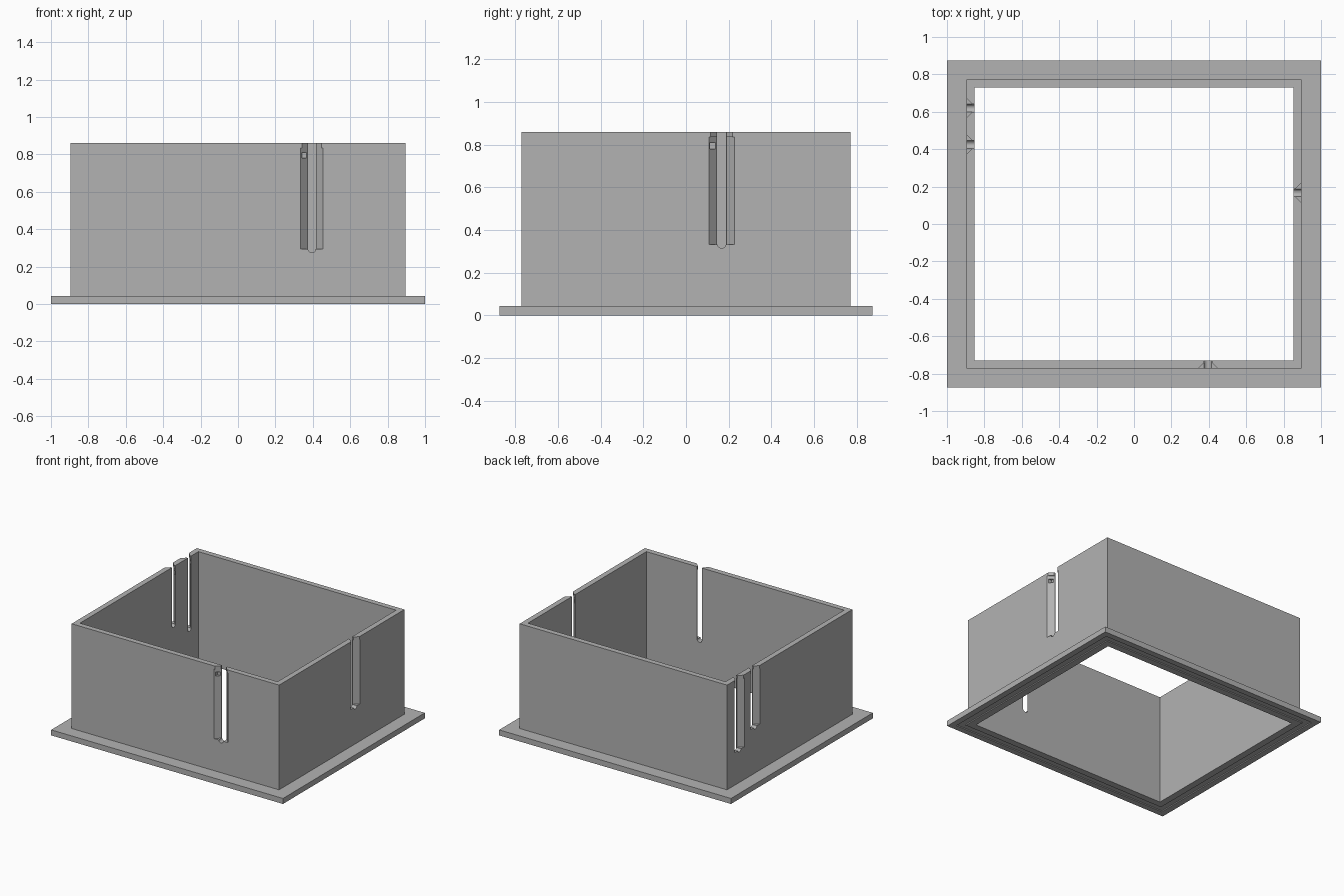
import bpy, bmesh, math
from mathutils import Matrix, Vector

if "Cube" in bpy.data.objects:
    bpy.data.objects.remove(bpy.data.objects["Cube"])

INNER = (0.853, 0.73)
WALL = (0.895, 0.772)
RIM = (1.0, 0.874)
TOP, BASE = 0.86, 0.043

grey = bpy.data.materials.new("matte grey")
grey.diffuse_color = (0.45, 0.45, 0.45, 1)
grey.use_nodes = True
grey.node_tree.nodes["Principled BSDF"].inputs["Base Color"].default_value = grey.diffuse_color


def make_object(name, bm):
    bmesh.ops.recalc_face_normals(bm, faces=bm.faces)
    mesh = bpy.data.meshes.new(name)
    bm.to_mesh(mesh)
    bm.free()
    mesh.materials.append(grey)
    ob = bpy.data.objects.new(name, mesh)
    bpy.context.collection.objects.link(ob)
    return ob


def frame(name, outer, profile):
    """Sweep a closed (t, z) profile round a rectangle; t runs opening -> outer edge."""
    bm = bmesh.new()
    rings = []
    for sx, sy in ((-1, -1), (1, -1), (1, 1), (-1, 1)):
        rings.append([bm.verts.new((sx * (INNER[0] + t * (outer[0] - INNER[0])),
                                    sy * (INNER[1] + t * (outer[1] - INNER[1])), z))
                      for t, z in profile])
    n = len(profile)
    for i in range(4):
        a, b = rings[i], rings[(i + 1) % 4]
        for j in range(n):
            k = (j + 1) % n
            bm.faces.new((a[j], a[k], b[k], b[j]))
    return make_object(name, bm)


def prism(points, direction, place):
    """Extrude a planar outline along a direction, as a cutter."""
    bm = bmesh.new()
    face = bm.faces.new([bm.verts.new(p) for p in points])
    out = bmesh.ops.extrude_face_region(bm, geom=[face])
    moved = [v for v in out["geom"] if isinstance(v, bmesh.types.BMVert)]
    bmesh.ops.translate(bm, verts=moved, vec=Vector(direction))
    bm.transform(place)
    return make_object("slot_cutter", bm)


def cut(target, cutter):
    mod = target.modifiers.new("cut", "BOOLEAN")
    mod.operation, mod.solver, mod.object = "DIFFERENCE", "EXACT", cutter
    bpy.context.view_layer.objects.active = target
    bpy.ops.object.modifier_apply(modifier=mod.name)
    bpy.data.objects.remove(cutter)


def cable_slot(target, place, bottom):
    """Local frame: x along the wall, outer face at y = 0, inward is +y."""
    r = 0.021
    # through slot with a round lower end
    outline = [(r, -0.02, TOP + 0.02), (-r, -0.02, TOP + 0.02)]
    for i in range(13):
        a = math.pi + math.pi * i / 12
        outline.append((r * math.cos(a), -0.02, bottom + r + r * math.sin(a)))
    cut(target, prism(outline, (0, 0.1, 0), place))
    # flared outer recess, slightly narrower at the lip
    for half, z0, z1 in ((0.06, bottom + 0.018, 0.835), (0.052, 0.83, TOP + 0.02)):
        s, d = 0.01, half - 0.022
        pts = [(-half, -s, z0), (half, -s, z0), (half, 0, z0),
               (half - d, d, z0), (d - half, d, z0), (-half, 0, z0)]
        cut(target, prism(pts, (0, 0, z1 - z0), place))
    # square latch dent on one flank
    x0, x1, z0, z1 = -0.054, -0.028, 0.78, 0.81
    cut(target, prism([(x0, -0.01, z0), (x1, -0.01, z0), (x1, -0.01, z1), (x0, -0.01, z1)],
                      (0, 0.044, 0), place))


# flange with a shallow groove round its underside
frame("base_flange", RIM, [(0, 0), (0.36, 0), (0.36, 0.008), (0.68, 0.008), (0.68, 0),
                           (1, 0), (1, BASE), (0, BASE)])

# upright walls
walls = frame("box_walls", WALL, [(0, BASE), (1, BASE), (1, TOP), (0, TOP)])

# cable slots: one in front, one on the right, two on the left
for x, y, turn, bottom in ((0.395, -WALL[1], 0, 0.275), (WALL[0], 0.167, 90, 0.315),
                           (-WALL[0], 0.62, -90, 0.28), (-WALL[0], 0.425, -90, 0.385)):
    place = Matrix.Translation((x, y, 0)) @ Matrix.Rotation(math.radians(turn), 4, "Z")
    cable_slot(walls, place, bottom)
